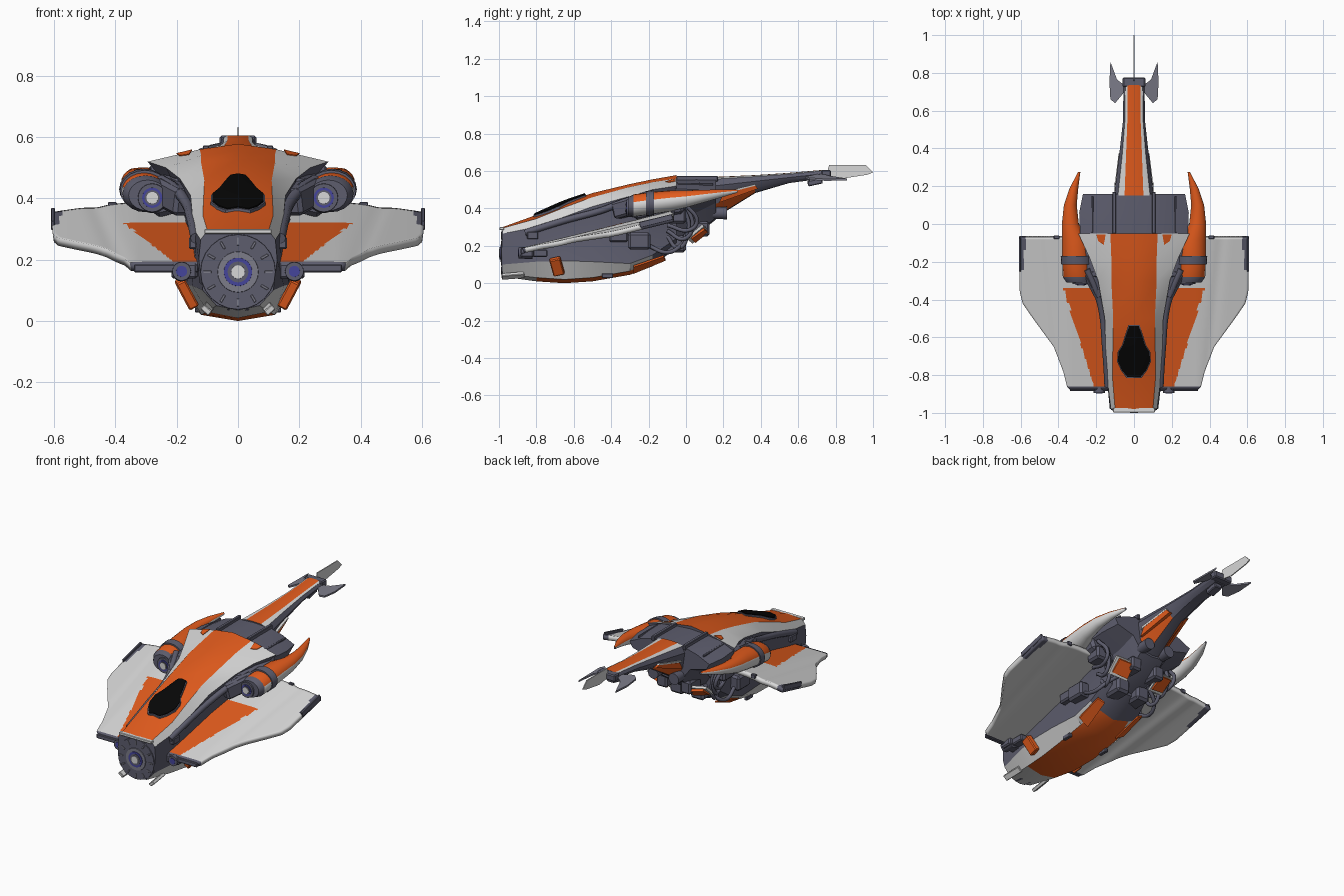
import bpy, bmesh, math
from mathutils import Matrix, Vector, Euler

if "Cube" in bpy.data.objects:
    bpy.data.objects.remove(bpy.data.objects["Cube"])

def material(name, col):
    m = bpy.data.materials.new(name)
    m.diffuse_color = (*col, 1)
    m.use_nodes = True
    m.node_tree.nodes["Principled BSDF"].inputs["Base Color"].default_value = m.diffuse_color
    return m

ORANGE = material("burnt orange", (0.76, 0.105, 0.012))
WHITE = material("off white", (0.68, 0.68, 0.68))
DARK = material("slate grey", (0.11, 0.11, 0.155))
MID = material("mid grey", (0.2, 0.2, 0.25))
BLACK = material("canopy black", (0.002, 0.002, 0.002))
BLUE = material("engine blue", (0.06, 0.06, 0.33))

def finish(name, bm, mats, mirror=False, angle=32, recalc=True):
    if recalc:
        bmesh.ops.recalc_face_normals(bm, faces=bm.faces)
    me = bpy.data.meshes.new(name)
    bm.to_mesh(me)
    bm.free()
    for m in mats:
        me.materials.append(m)
    me.shade_smooth()
    me.set_sharp_from_angle(angle=math.radians(angle))
    ob = bpy.data.objects.new(name, me)
    bpy.context.collection.objects.link(ob)
    if mirror:
        ob.modifiers.new("mirror", 'MIRROR')
    return ob

def loft(name, rings, mats, rule=lambda b, s: 0, cap=0, mirror=False, angle=32):
    """Skin rings of points; rule(point index, station) picks the colour."""
    bm = bmesh.new()
    vs = [[bm.verts.new(p) for p in r] for r in rings]
    n = len(rings[0])
    for s in range(len(vs) - 1):
        for j in range(n):
            k = (j + 1) % n
            f = bm.faces.new((vs[s][j], vs[s][k], vs[s + 1][k], vs[s + 1][j]))
            f.material_index = rule(j, s)
    for r in (vs[0], vs[-1]):
        bm.faces.new(r).material_index = cap
    return finish(name, bm, mats, mirror, angle)

def sym_loft(name, stations, mats, rule=lambda b, s: 0, cap=0, angle=25):
    """Loft of half sections (y, [(x, z)...]) mirrored across x = 0."""
    rings = []
    for y, half in stations:
        r = [Vector((x, y, z)) for x, z in half]
        rings.append(r + [Vector((-p.x, p.y, p.z)) for p in reversed(r[1:-1])])
    n = len(rings[0])
    return loft(name, rings, mats, lambda j, s: rule(min(j, n - 1 - j), s), cap, False, angle)

def box(name, loc, size, mat, rot=(0, 0, 0), mirror=True):
    bm = bmesh.new()
    m = Matrix.Translation(loc) @ Euler([math.radians(a) for a in rot]).to_matrix().to_4x4()
    bmesh.ops.create_cube(bm, size=1, matrix=m @ Matrix.Diagonal((*size, 1)))
    bmesh.ops.bevel(bm, geom=bm.edges[:], offset=min(size) * 0.15, segments=1, affect='EDGES')
    return finish(name, bm, [mat], mirror)

def disc(name, x, z, y0, y1, r0, r1, mat, mirror=False, seg=24):
    """Round part along y from y0 (front, radius r0) to y1 (radius r1)."""
    bm = bmesh.new()
    m = Matrix.Translation((x, (y0 + y1) / 2, z)) @ Matrix.Rotation(math.pi / 2, 4, 'X')
    bmesh.ops.create_cone(bm, cap_ends=True, segments=seg, radius1=r1, radius2=r0, depth=y1 - y0, matrix=m)
    return finish(name, bm, [mat], mirror)

def plate(name, pts, thick, mat, mirror=True):
    t = Vector(thick)
    return loft(name, [[Vector(p) for p in pts], [Vector(p) + t for p in pts]], [mat], mirror=mirror)

def tube(name, pts, r, mat):
    cu = bpy.data.curves.new(name, 'CURVE')
    cu.dimensions, cu.bevel_depth, cu.bevel_resolution, cu.use_fill_caps = '3D', r, 2, True
    for sx in (1, -1):
        sp = cu.splines.new('BEZIER')
        sp.bezier_points.add(len(pts) - 1)
        for b, p in zip(sp.bezier_points, pts):
            b.co = (p[0] * sx, p[1], p[2])
            b.handle_left_type = b.handle_right_type = 'AUTO'
    cu.materials.append(mat)
    bpy.context.collection.objects.link(bpy.data.objects.new(name, cu))

# main hull: orange spine, white borders, dark flanks, white and orange belly
hull = [
    (-.98, [(0, .30), (.10, .295), (.122, .265), (.128, .2), (.115, .10), (.07, .05), (0, .035)]),
    (-.80, [(0, .365), (.115, .345), (.145, .30), (.14, .22), (.15, .115), (.10, .03), (0, .01)]),
    (-.65, [(0, .432), (.112, .405), (.15, .355), (.145, .26), (.168, .12), (.12, .02), (0, 0)]),
    (-.50, [(0, .482), (.11, .46), (.155, .41), (.15, .3), (.175, .115), (.13, .03), (0, .01)]),
    (-.30, [(0, .53), (.12, .515), (.19, .465), (.17, .36), (.175, .105), (.13, .065), (0, .045)]),
    (-.18, [(0, .555), (.12, .54), (.235, .5), (.18, .40), (.165, .15), (.11, .12), (0, .09)]),
    (-.05, [(0, .578), (.125, .56), (.295, .52), (.2, .40), (.15, .24), (.09, .2), (0, .19)])]
def hull_rule(b, s):
    if b == 5:
        return 0 if 0 < s < 5 else 2 if s == 5 else 1
    return (0, 1, 2, 2, 1 if s < 5 else 2)[b]
sym_loft("main_hull", hull, [ORANGE, WHITE, DARK], hull_rule, 2)
box("nose_lip", (0, -.985, .292), (.22, .024, .016), WHITE, mirror=False)
plate("shoulder_patch", [(.15, -.055, .557), (.2, -.055, .545), (.19, -.09, .538), (.16, -.11, .542)], (0, 0, .003), ORANGE)

# canopy with a thin dark frame
for nm, mat, g, lift in (("canopy_frame", DARK, .005, .006), ("canopy_glass", BLACK, 0, .012)):
    st = [(y, [(0, z + lift), (w + g, z + lift - .18 * w), (w + g, z - .035), (0, z - .035)]) for y, w, z in
          [(-.81 - g, .035, .362), (-.775, .064, .378), (-.73, .084, .398), (-.68, .083, .42),
           (-.64, .058, .436), (-.59, .043, .453), (-.54 + g, .025, .47)]]
    sym_loft(nm, st, [mat])

# nose engine disc with rings and notches
disc("nose_disc", 0, .16, -.986, -.93, .122, .13, DARK)
disc("nose_inner_ring", 0, .16, -.99, -.95, .066, .074, MID)
disc("nose_blue_ring", 0, .16, -.993, -.95, .046, .05, BLUE)
disc("nose_core_ring", 0, .16, -.996, -.95, .034, .034, DARK)
disc("nose_core", 0, .16, -1, -.95, .022, .024, WHITE)
for i in range(12):
    a = i * math.tau / 12
    box("nose_notch", (.1 * math.sin(a), -.984, .16 + .1 * math.cos(a)), (.008, .012, .026), MID,
        (0, math.degrees(a), 0), False)
box("nose_foot", (.1, -.925, .04), (.035, .12, .02), WHITE, (6, -40, 0))

# dark rear bridge between the engines
sym_loft("rear_bridge", [
    (-.06, [(0, .56), (.1, .553), (.2, .54), (.285, .505), (.28, .43), (.16, .35), (.08, .22), (0, .2)]),
    (.06, [(0, .562), (.1, .556), (.2, .538), (.29, .5), (.28, .44), (.15, .38), (.08, .27), (0, .26)]),
    (.16, [(0, .562), (.1, .556), (.19, .532), (.27, .495), (.25, .46), (.14, .43), (.08, .35), (0, .34)])], [DARK])
box("bridge_rail", (.105, .06, .558), (.02, .22, .03), DARK)
box("bridge_slat", (.22, .05, .528), (.01, .19, .012), DARK, (0, 18, 0))

# tail boom
sym_loft("tail_boom", [
    (.15, [(0, .568), (.05, .566), (.085, .556), (.105, .52), (.09, .42), (.04, .35), (0, .345)]),
    (.37, [(0, .578), (.042, .577), (.062, .57), (.078, .545), (.06, .51), (.03, .485), (0, .482)]),
    (.55, [(0, .59), (.035, .589), (.048, .583), (.058, .565), (.05, .55), (.03, .535), (0, .535)]),
    (.735, [(0, .606), (.035, .605), (.046, .6), (.056, .585), (.05, .57), (.03, .56), (0, .56)])],
    [ORANGE, WHITE, DARK], lambda b, s: (0, 1, 2, 2, 0 if s == 0 else 2, 2)[b], 2)
plate("tail_lower_panel", [(.1, .175, .43), (.1, .2, .475), (.08, .37, .523), (.066, .385, .505)], (-.02, 0, 0), ORANGE)
plate("tail_panel_edge", [(.102, .18, .472), (.104, .19, .486), (.082, .37, .53), (.08, .375, .522)], (-.02, 0, 0), WHITE)
box("tail_cap", (0, .75, .585), (.12, .05, .04), DARK, mirror=False)
box("tail_pod", (0, .69, .54), (.05, .08, .03), DARK, (12, 0, 0), False)
plate("tail_side_fin", [(.045, .73, .575), (.058, .69, .572), (.1, .64, .56), (.125, .66, .553), (.13, .75, .547),
                        (.125, .86, .55), (.09, .765, .565)], (0, 0, .01), MID)
plate("tail_vertical_fin", [(-.003, .75, .575), (-.003, .765, .632), (-.003, .96, .632), (-.003, 1, .592),
                            (-.003, .97, .58), (-.003, .84, .56)], (.006, 0, 0), WHITE, False)

# swept wings: one fine grid each, painted by position
OUT = [(-.875, .34), (-.86, .355), (-.78, .375), (-.65, .425), (-.5, .535), (-.42, .59), (-.36, .605), (-.07, .61)]
def outer(y):
    for (a, xa), (b, xb) in zip(OUT, OUT[1:]):
        if y <= b:
            return xa + (xb - xa) * (y - a) / (b - a)
    return OUT[-1][1]
bm = bmesh.new()
NX, NY = 40, 60
grid = []
for j in range(NY + 1):
    y = -.875 + .805 * j / NY
    row = []
    for i in range(NX + 1):
        x = .12 + (outer(y) - .12) * i / NX
        crease = .005 * math.exp(-((x - .44 - .1 * (y + .3)) / .03) ** 2)
        z = .19 + .246 * (y + .875) - .033 * max(0, (x - .33) / .28) ** 1.3 - crease
        row.append(bm.verts.new((x, y, z)))
    grid.append(row)
for j in range(NY):
    for i in range(NX):
        f = bm.faces.new((grid[j][i], grid[j][i + 1], grid[j + 1][i + 1], grid[j + 1][i]))
        c = f.calc_center_median()
        if c.y < -.862 or (c.y > -.25 and c.x > .575 - .08 * (c.y + .1)):
            f.material_index = 2
        elif c.x < .215 + .31 * (c.y + .85) and c.y < -.34:
            f.material_index = 1
wing = finish("wing", bm, [WHITE, ORANGE, DARK, WHITE, WHITE, DARK], recalc=False)
sol = wing.modifiers.new("thickness", 'SOLIDIFY')
sol.thickness, sol.offset, sol.material_offset = .028, -1, 3
wing.modifiers.new("mirror", 'MIRROR')
box("wing_front_boom", (.235, -.872, .172), (.21, .025, .026), DARK)
box("wing_gun_housing", (.175, -.85, .163), (.085, .07, .05), DARK)
box("wing_tip_rail", (.604, -.16, .333), (.012, .18, .03), DARK, (14, 0, 0))
box("wing_rear_clip", (.41, -.07, .375), (.03, .02, .025), DARK)
disc("wing_gun", .184, .162, -.895, -.82, .03, .033, DARK, True)
disc("wing_gun_blue", .184, .162, -.898, -.85, .018, .019, BLUE, True)

# engine pods with backward horns
def pod_ring(y, cx, cz, rx, rz, n=20):
    return [Vector((cx + rx * math.cos(i * math.tau / n), y, cz + rz * math.sin(i * math.tau / n))) for i in range(n)]
pod = [(-.31, .295, .41, .062, .05), (-.28, .302, .415, .075, .06), (-.18, .308, .428, .073, .06),
       (-.08, .315, .44, .067, .056), (.0, .337, .45, .045, .046), (.1, .337, .466, .034, .033),
       (.19, .318, .48, .023, .021), (.275, .29, .492, .006, .008)]
loft("engine_pod", [pod_ring(*p) for p in pod], [ORANGE, WHITE, DARK],
     lambda j, s: 2 if s == 0 else (0 if 1 <= j < 9 else 1), 2, True, 40)
loft("pod_band", [pod_ring(-.215, .304, .425, .081, .067), pod_ring(-.17, .307, .43, .081, .067)], [DARK], mirror=True)
disc("pod_intake", .28, .402, -.318, -.28, .046, .05, DARK, True)
disc("pod_blue_ring", .28, .402, -.321, -.28, .033, .034, BLUE, True)
disc("pod_core_ring", .28, .402, -.324, -.28, .025, .025, DARK, True)
disc("pod_core", .28, .402, -.327, -.28, .019, .02, WHITE, True)

# struts and strakes joining pods and hull
box("pod_strut", (.225, -.15, .42), (.13, .27, .11), DARK, (8, 14, 0))
box("pod_fairing", (.205, -.31, .405), (.08, .16, .09), DARK, (14, 0, -28))
tube("side_strake", [(.25, -.24, .46), (.21, -.33, .435), (.172, -.45, .39), (.152, -.65, .335), (.138, -.86, .27)], .018, DARK)
box("strake_tip", (.145, -.82, .255), (.03, .06, .04), DARK)

# belly plates and fins
box("belly_side_box", (.168, -.69, .09), (.035, .06, .1), ORANGE, (14, 28, 0))
plate("belly_blade", [(.10, -.28, .05), (.16, -.28, .085), (.16, -.12, .14), (.12, -.11, .12)], (0, 0, .01), ORANGE)
plate("belly_flap", [(.09, .05, .215), (.18, .03, .235), (.185, .1, .285), (.1, .12, .27)], (0, -.008, .012), ORANGE)
plate("belly_flap_edge", [(.08, .035, .212), (.19, .01, .232), (.2, .095, .303), (.09, .115, .288)], (0, -.008, .012), WHITE)
box("belly_seam", (.13, -.42, .04), (.02, .06, .025), DARK)

# machinery underneath
for x, y, z, sx, sy, sz in [(.185, -.25, .225, .08, .12, .09), (.17, -.36, .25, .06, .1, .06),
                            (.07, -.07, .21, .09, .14, .09), (.08, .07, .29, .07, .11, .08),
                            (.2, -.05, .36, .12, .1, .08), (.17, -.78, .16, .05, .08, .04)]:
    box("machinery_block", (x, y, z), (sx, sy, sz), DARK)
disc("rear_thruster", .07, .375, .13, .22, .03, .034, DARK, True)
for k in range(3):
    d = k * .03
    tube("coolant_pipe", [(.15 + d, -.1, .25 + d), (.17 + d, -.04 + d, .19 + 1.6 * d), (.18 + d, .01 + d * .8, .27 + d),
                          (.2 + d, 0, .42)], .011, DARK)
tube("lower_pipe", [(.19, -.2, .2), (.2, -.1, .165), (.17, -.03, .2), (.1, 0, .26)], .011, DARK)
